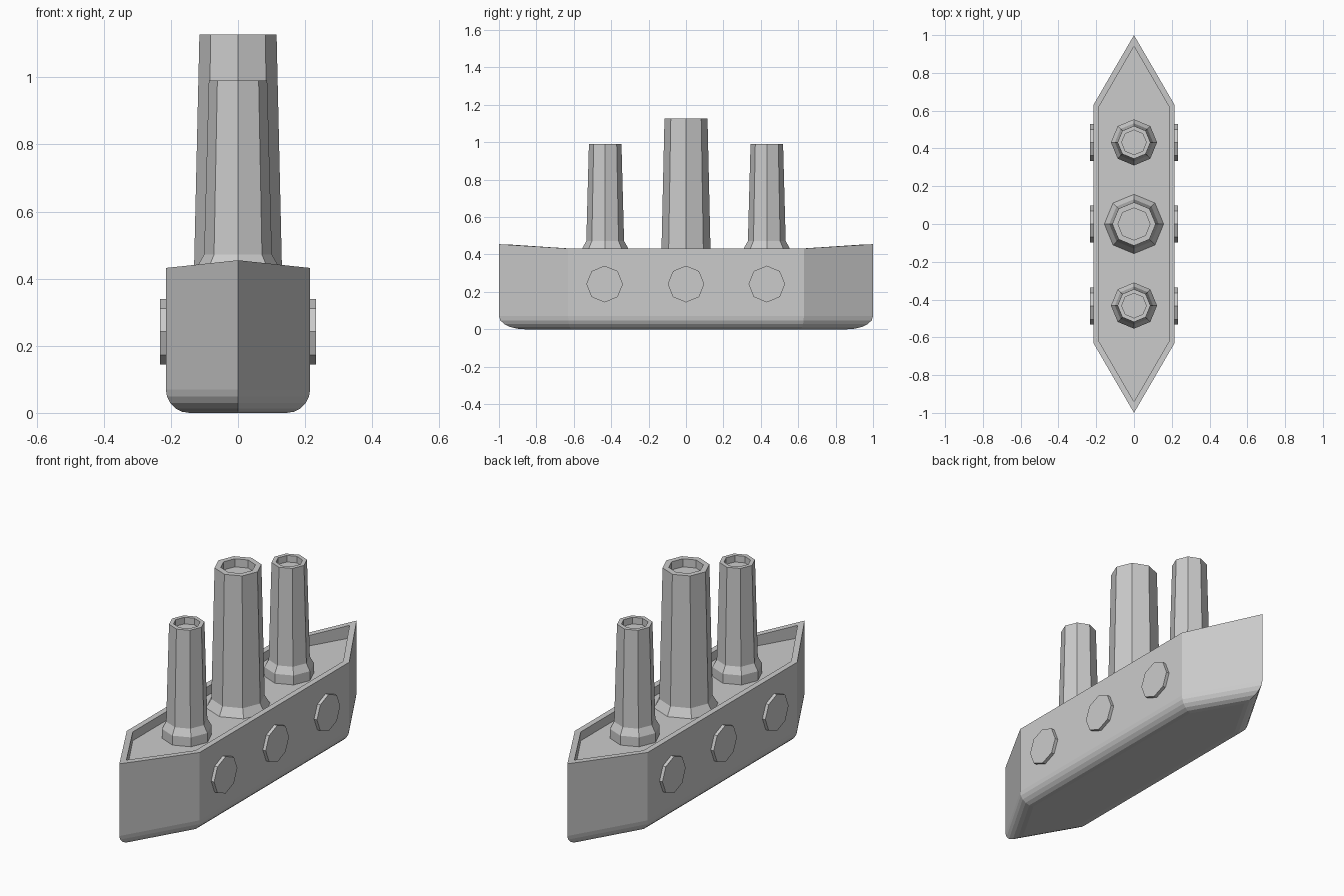
import bpy, bmesh, math
from mathutils import Matrix

if "Cube" in bpy.data.objects:
    bpy.data.objects.remove(bpy.data.objects["Cube"])

HALF_W, SHOULDER, TIP = 0.215, 0.63, 1.0


def loft(name, rings):
    """Skin a stack of equal-length point rings and cap both ends."""
    bm = bmesh.new()
    loops = [[bm.verts.new(p) for p in ring] for ring in rings]
    n = len(loops[0])
    for a, b in zip(loops, loops[1:]):
        for i in range(n):
            j = (i + 1) % n
            bm.faces.new((a[i], a[j], b[j], b[i]))
    bm.faces.new(loops[0][::-1])
    bm.faces.new(loops[-1])
    bmesh.ops.recalc_face_normals(bm, faces=bm.faces)
    mesh = bpy.data.meshes.new(name)
    bm.to_mesh(mesh)
    bm.free()
    obj = bpy.data.objects.new(name, mesh)
    bpy.context.collection.objects.link(obj)
    return obj


def plan(inset, z, z_tip):
    """Hull outline moved inwards by a constant distance."""
    run = TIP - SHOULDER
    tip = TIP - inset * math.hypot(HALF_W, run) / HALF_W
    w = HALF_W - inset
    y = tip - w * run / HALF_W
    return [(0, -tip, z_tip), (w, -y, z), (w, y, z),
            (0, tip, z_tip), (-w, y, z), (-w, -y, z)]


def octagon(r, z):
    return [(r * math.cos(k * math.pi / 4), r * math.sin(k * math.pi / 4), z)
            for k in range(8)]


# Hull: rounded bottom edge, raised bow and stern, sunken deck
R, STEPS = 0.07, 5
hull = []
for k in range(STEPS + 1):
    a = math.pi / 2 * k / STEPS
    z = R * (1 - math.sin(math.pi / 2 - a))
    hull.append(plan(R * (1 - math.cos(math.pi / 2 - a)), z, z))
hull += [plan(0, 0.432, 0.455), plan(0.03, 0.432, 0.453),
         plan(0.03, 0.385, 0.385)]
loft("hull", hull)

# Funnels: flared foot, tapered shaft, hollow mouth
big = [(0.16, 0.38), (0.131, 0.43), (0.115, 1.128), (0.085, 1.128), (0.085, 1.085)]
small = [(0.122, 0.38), (0.122, 0.435), (0.101, 0.472), (0.087, 0.99),
         (0.065, 0.99), (0.065, 0.955)]
for name, profile, y in (("middle_funnel", big, 0),
                         ("front_funnel", small, -0.432),
                         ("rear_funnel", small, 0.432)):
    loft(name, [octagon(r, z) for r, z in profile]).location.y = y

# Portholes: octagonal discs on both sides
for side, label in ((1, "right"), (-1, "left")):
    for i, y in enumerate((-0.435, 0, 0.432)):
        disc = loft(f"{label}_porthole_{i + 1}",
                    [octagon(0.098, 0.2), octagon(0.098, 0.232)])
        disc.data.transform(Matrix.Rotation(side * math.pi / 2, 4, 'Y'))
        disc.location = (0, y, 0.242)
